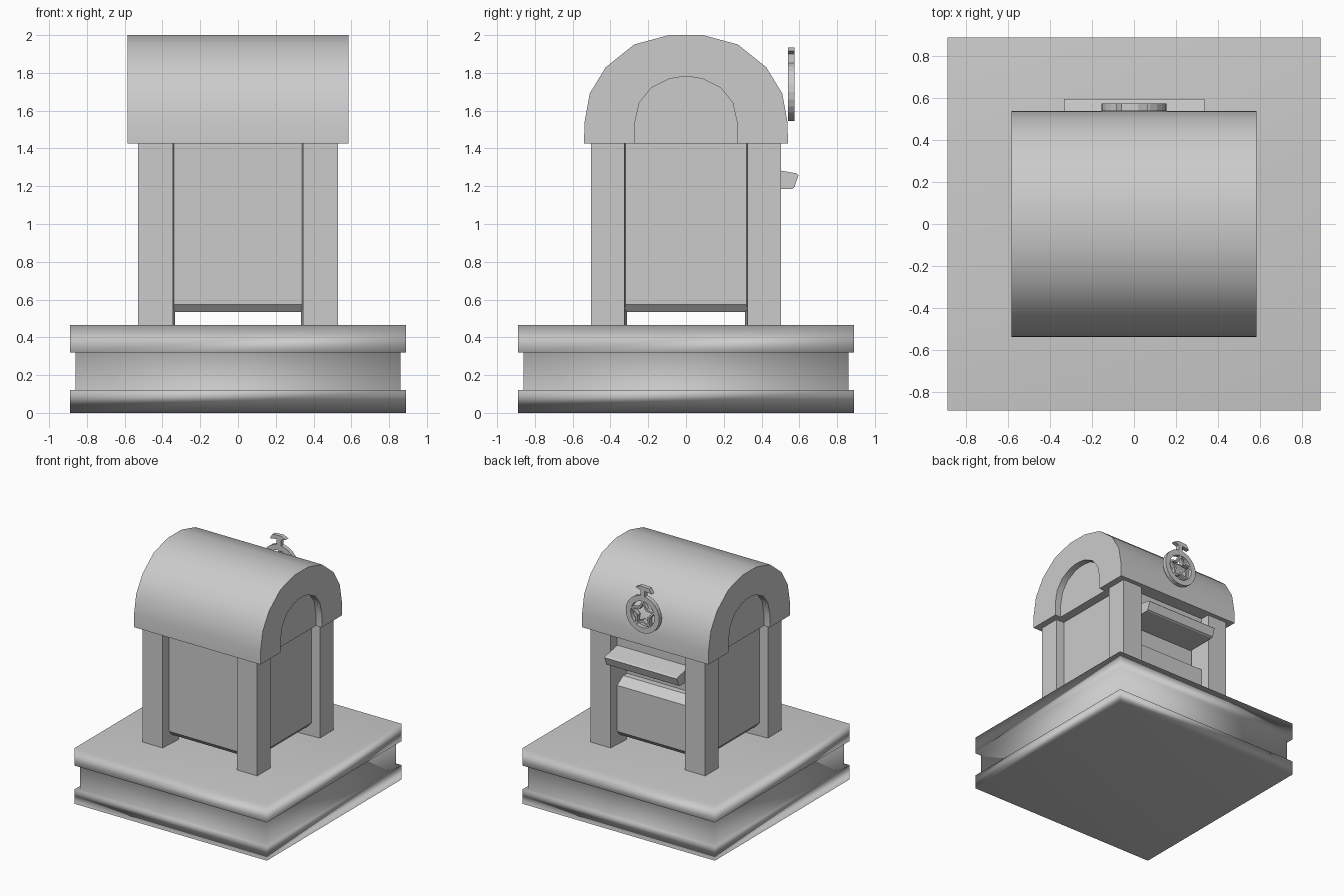
import bpy, bmesh, math
from mathutils import Vector

if "Cube" in bpy.data.objects:
    bpy.data.objects.remove(bpy.data.objects["Cube"])

stone = bpy.data.materials.new("plain_grey")
stone.use_nodes = True
GREY = (0.6, 0.6, 0.6, 1)
stone.diffuse_color = GREY
stone.node_tree.nodes["Principled BSDF"].inputs["Base Color"].default_value = GREY


def finish(name, bm, smooth=None):
    """Turn a bmesh into a named object with the shared material."""
    bmesh.ops.recalc_face_normals(bm, faces=bm.faces)
    mesh = bpy.data.meshes.new(name)
    bm.to_mesh(mesh)
    bm.free()
    mesh.materials.append(stone)
    ob = bpy.data.objects.new(name, mesh)
    bpy.context.collection.objects.link(ob)
    if smooth:
        bpy.ops.object.select_all(action="DESELECT")
        ob.select_set(True)
        bpy.context.view_layer.objects.active = ob
        bpy.ops.object.shade_smooth_by_angle(angle=math.radians(smooth))
    return ob


def prism(name, outline, axis, lo, hi, smooth=None):
    """Extrude a closed 2D outline between lo and hi along an axis."""
    bm = bmesh.new()

    def place(p, d):
        q = list(p)
        q.insert(axis, d)
        return bm.verts.new(q)

    a = [place(p, lo) for p in outline]
    b = [place(p, hi) for p in outline]
    n = len(outline)
    bm.faces.new(a)
    bm.faces.new(b)
    for i in range(n):
        j = (i + 1) % n
        bm.faces.new((a[i], a[j], b[j], b[i]))
    return finish(name, bm, smooth)


def frame(name, outer, inner, lo, hi):
    """Flat plate in XZ with a hole; outlines have equal counts."""
    bm = bmesh.new()
    loops = [[bm.verts.new((x, y, z)) for x, z in line]
             for line, y in ((outer, lo), (inner, lo), (inner, hi), (outer, hi))]
    n = len(outer)
    for k in range(4):
        p, q = loops[k], loops[(k + 1) % 4]
        for i in range(n):
            j = (i + 1) % n
            bm.faces.new((p[i], p[j], q[j], q[i]))
    return finish(name, bm)


def square_stack(name, rings, smooth=None):
    """Stack of square rings given as (half width, height)."""
    bm = bmesh.new()
    loops = [[bm.verts.new((sx * h, sy * h, z)) for sx, sy in
              ((-1, -1), (1, -1), (1, 1), (-1, 1))] for h, z in rings]
    bm.faces.new(loops[0])
    bm.faces.new(loops[-1])
    for p, q in zip(loops, loops[1:]):
        for i in range(4):
            j = (i + 1) % 4
            bm.faces.new((p[i], p[j], q[j], q[i]))
    return finish(name, bm, smooth)


# Moulded plinth, softly shaded through weighted normals
plinth = square_stack("plinth", [(0.89, 0), (0.89, 0.12), (0.86, 0.12),
                                 (0.86, 0.32), (0.89, 0.32), (0.89, 0.465)])
for poly in plinth.data.polygons:
    poly.use_smooth = abs(poly.normal.z) < 0.5 or poly.center.z > 0.4
plinth.modifiers.new("soft_normals", "WEIGHTED_NORMAL")

# Four corner posts with slightly splayed inner sides
FOOT = [(0.53, 0.503), (0.345, 0.503), (0.333, 0.313), (0.53, 0.325)]
for sx, side in ((-1, "right"), (1, "left")):
    for sy, end in ((-1, "front"), (1, "back")):
        prism(f"{end}_{side}_post", [(sx * x, sy * y) for x, y in FOOT],
              2, 0.465, 1.43)

# Body: chamfered bottom and a sloped window recess in the back
BODY = [(-0.39, 0.535), (0.39, 0.535), (0.425, 0.575), (0.425, 0.96),
        (0.35, 1.015), (0.30, 1.015), (0.30, 1.22), (0.425, 1.22),
        (0.425, 1.43), (-0.425, 1.43), (-0.425, 0.575)]
prism("body", BODY, 0, -0.34, 0.34)

# Side panels with the same bottom chamfer
PANEL = [(0.34, 0.535), (0.42, 0.535), (0.455, 0.575), (0.455, 1.43), (0.34, 1.43)]
for s, side in ((-1, "right"), (1, "left")):
    prism(f"{side}_panel", [(s * x, z) for x, z in PANEL], 1, -0.325, 0.325)

# Vaulted roof: thick arch, hollow through its length
OUTER = [(0.54, 1.425), (0.537, 1.54), (0.51, 1.69), (0.425, 1.83),
         (0.275, 1.95), (0.09, 2.0)]
INNER = [(0.272, 1.425), (0.272, 1.53), (0.248, 1.64), (0.185, 1.72),
         (0.09, 1.768), (0.03, 1.778)]


def arch(half):
    return half + [(-y, z) for y, z in reversed(half)]


prism("roof", arch(OUTER) + arch(INNER)[::-1], 0, -0.585, 0.585, 32)
prism("gable_fill", arch(INNER), 0, -0.53, 0.53)

# Awning over the window
AWNING = [(0.30, 1.32), (0.45, 1.292), (0.585, 1.268), (0.596, 1.258),
          (0.572, 1.192), (0.56, 1.185), (0.30, 1.185)]
prism("awning", AWNING, 0, -0.333, 0.337)

# Emblem on the back: ring, star and hooked stem
CENTRE = 1.70


def radial(radii, count):
    return [(radii[i % len(radii)] * math.sin(math.tau * i / count),
             CENTRE + radii[i % len(radii)] * math.cos(math.tau * i / count))
            for i in range(count)]


BACK, FACE = 0.54, 0.575
frame("emblem_ring", radial([0.155], 24), radial([0.11], 24), BACK, FACE)
frame("emblem_star", radial([0.118, 0.064], 10), radial([0.09, 0.046], 10), BACK, FACE)
STEM = [(0.02, 1.84), (0.02, 1.9), (0.065, 1.915), (0.02, 1.935), (-0.06, 1.93),
        (-0.085, 1.89), (-0.02, 1.9), (-0.02, 1.84)]
prism("emblem_hook", STEM, 1, BACK, FACE)
